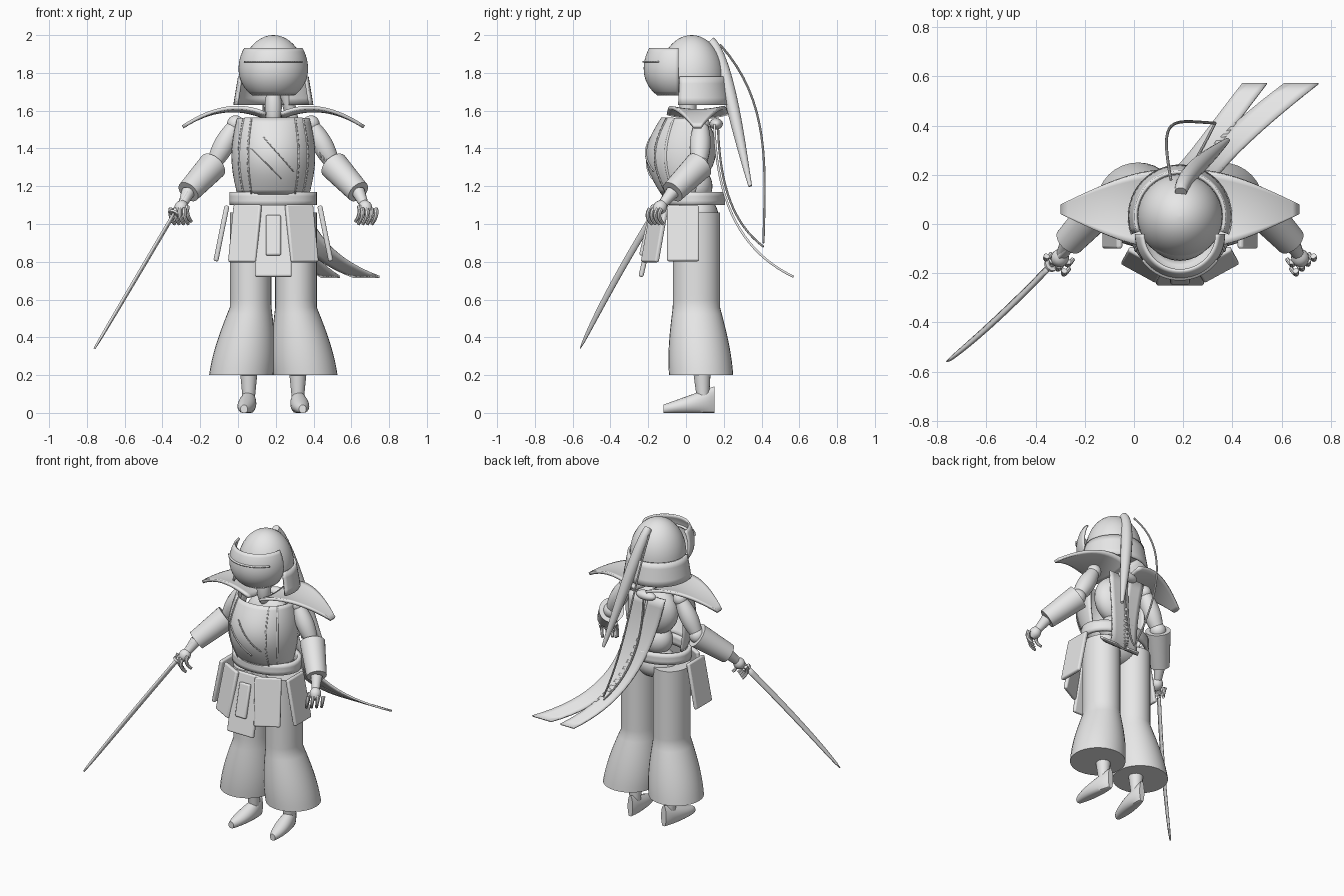
import bpy, bmesh
from math import sin, cos, pi, radians, sqrt
from mathutils import Vector, Matrix

cube = bpy.data.objects.get("Cube")
if cube:
    bpy.data.objects.remove(cube, do_unlink=True)

GREY = (0.8, 0.8, 0.8, 1)
grey = bpy.data.materials.new("plain_grey")
grey.use_nodes = True
grey.diffuse_color = GREY
grey.node_tree.nodes["Principled BSDF"].inputs["Base Color"].default_value = GREY
MIDDLE = 0.187  # body centre line


def finish(name, bm, thickness=0, rounding=0):
    bmesh.ops.recalc_face_normals(bm, faces=bm.faces)
    mesh = bpy.data.meshes.new(name)
    bm.to_mesh(mesh)
    bm.free()
    mesh.materials.append(grey)
    part = bpy.data.objects.new(name, mesh)
    bpy.context.collection.objects.link(part)
    if thickness:
        solid = part.modifiers.new("thickness", 'SOLIDIFY')
        solid.thickness, solid.offset = thickness, 0
    if rounding:
        bevel = part.modifiers.new("rounding", 'BEVEL')
        bevel.width, bevel.segments = rounding, 3
    bpy.ops.object.select_all(action='DESELECT')
    part.select_set(True)
    bpy.context.view_layer.objects.active = part
    bpy.ops.object.shade_smooth_by_angle(angle=radians(40))
    return part


def surface(name, rows, closed=False, thickness=0):
    """Skin over rows of points; closed rows become a capped solid unless given a thickness."""
    bm = bmesh.new()
    grid = [[bm.verts.new(point) for point in row] for row in rows]
    count = len(rows[0])
    for lower, upper in zip(grid, grid[1:]):
        for i in range(count if closed else count - 1):
            j = (i + 1) % count
            bm.faces.new((lower[i], lower[j], upper[j], upper[i]))
    if closed and not thickness:
        bm.faces.new(grid[0])
        bm.faces.new(grid[-1])
    return finish(name, bm, thickness)


def steps(count):
    return [i / count for i in range(count + 1)]


def curve(controls, t):
    """Point on a Bezier curve with any number of controls."""
    points = [Vector(c) for c in controls]
    while len(points) > 1:
        points = [a.lerp(b, t) for a, b in zip(points, points[1:])]
    return points[0]


def arc(x, y, z, rx, ry, start, end):
    angles = [radians(start + (end - start) * t) for t in steps(32)]
    return [(x + rx * cos(a), y + ry * sin(a), z) for a in angles]


def ring(x, y, z, rx, ry):
    return arc(x, y, z, rx, ry, 0, 360)[:-1]


def tube(name, controls, radius, sides=16, count=16):
    """Round sweep along a curve; radius is a function of the way along."""
    rows = []
    for t in steps(count):
        ahead = curve(controls, t + 0.01) - curve(controls, t - 0.01)
        u = ahead.cross((0.6, 0.8, 0)).normalized()
        v = ahead.cross(u).normalized()
        turns = [2 * pi * i / sides for i in range(sides)]
        rows.append([curve(controls, t) + radius(t) * (u * cos(a) + v * sin(a)) for a in turns])
    return surface(name, rows, closed=True)


def ball(name, centre, size):
    bm = bmesh.new()
    place = Matrix.Translation(centre) @ Matrix.Diagonal((*size, 1))
    bmesh.ops.create_uvsphere(bm, u_segments=28, v_segments=16, radius=1, matrix=place)
    return finish(name, bm)


def panel(name, centre, size, rotation):
    bm = bmesh.new()
    bmesh.ops.create_cube(bm, size=1, matrix=Matrix.Diagonal((*size, 1)))
    part = finish(name, bm, rounding=0.01)
    part.location, part.rotation_euler = centre, rotation


# Head and helmet
ball("head", (MIDDLE, 0, 1.8), (0.15, 0.15, 0.12))
ball("neck", (MIDDLE, 0.01, 1.62), (0.045, 0.045, 0.12))
dome_rows = []
for t in steps(12):
    swing = t * radians(89)
    radius = 0.173 * cos(swing)
    dome_rows.append(ring(MIDDLE, 0.03, 1.77 + 0.23 * sin(swing), radius, radius))
surface("helmet_dome", dome_rows, closed=True)
guard_rows = []
for t in steps(4):
    radius = 0.18 + 0.025 * t
    guard_rows.append(arc(MIDDLE, 0.03, 1.78 - 0.15 * t, radius, radius, -20, 200))
surface("neck_guard", guard_rows, thickness=0.014)
visor_rows = []
for t in steps(12):
    height = 0.245 * t - 0.135
    radius = 0.178 * sqrt(1 - (height / (0.17 if height < 0 else 0.2)) ** 2)
    visor_rows.append(arc(MIDDLE, -0.04, 1.82 + height, radius, radius, 180, 360))
surface("face_visor", visor_rows, thickness=0.012)
brow_rows = [arc(MIDDLE, -0.04, 1.86, r, r, 215, 325) for r in (0.15, 0.19)]
surface("brow_plate", brow_rows, thickness=0.008)

# Plume and cords behind the helmet
tube("plume", [(0.19, 0.13, 1.97), (0.2, 0.2, 1.9), (0.3, 0.27, 1.5), (0.38, 0.34, 1.2)],
     lambda t: 0.024 - 0.014 * t + 0.018 * sin(pi * t))


def cord_radius(t):
    return 0.006


tube("long_cord", [(0.15, 0.18, 1.95), (0.1, 0.45, 1.65), (0.15, 0.42, 1.3), (0.33, 0.41, 0.9)], cord_radius, 8)
tube("short_cord", [(0.2, 0.17, 1.5), (0.2, 0.18, 1.2), (0.25, 0.25, 1), (0.33, 0.41, 0.88)], cord_radius, 8)


def scarf_tail(name, left, right):
    """Both edges follow one side profile."""
    profile = [(0.15, 1.53), (0.16, 1.1), (0.3, 0.85), (0.57, 0.72)]
    edges = [[(x, *p) for x, p in zip(edge, profile)] for edge in (left, right)]
    rows = [[curve(edges[0], t).lerp(curve(edges[1], t), s) for s in steps(4)] for t in steps(20)]
    surface(name, rows, thickness=0.012)


scarf_tail("outer_scarf_tail", (0.2, 0.2, 0.25, 0.61), (0.32, 0.3, 0.4, 0.75))
scarf_tail("inner_scarf_tail", (0.05, 0.15, 0.23, 0.44), (0.17, 0.25, 0.33, 0.54))
ball("scarf_knot", (MIDDLE, 0.16, 1.53), (0.07, 0.035, 0.03))

# Inner body
ball("inner_chest", (MIDDLE, 0.06, 1.4), (0.16, 0.1, 0.16))
ball("inner_waist", (MIDDLE, 0.05, 1.2), (0.11, 0.09, 0.1))
ball("inner_pelvis", (MIDDLE, 0.06, 1.05), (0.15, 0.11, 0.1))


# Chest plate, swelling towards its middle height
def chest_size(t):
    return 0.185 + 0.03 * sin(pi * t), 0.155 + 0.08 * sin(pi * t)


def on_chest(side, t):
    """Point on the plate; side runs from -1 to 1 across, t runs up."""
    width, depth = chest_size(t)
    return (MIDDLE + side * width, 0.02 - depth * sqrt(1 - side * side), 1.16 + 0.4 * t)


surface("chest_plate", [arc(MIDDLE, 0.03, 1.16 + 0.4 * t, *chest_size(t), 172, 368) for t in steps(16)],
        thickness=0.014)


def trim(name, side_start, side_end, low, high):
    rows = []
    for t in steps(16):
        side = side_start + (side_end - side_start) * t
        up = low + (high - low) * t
        rows.append([on_chest(side + offset, up) for offset in (-0.015, 0.015)])
    surface(name, rows, thickness=0.009)


for side in (-0.84, -0.62, 0.62, 0.84):
    trim(f"chest_seam_{side}", side, side, 0, 1)
for shift in (0, 0.3):
    trim(f"chest_slash_{shift}", 0.2 + shift, shift - 0.55, 0.2 + shift / 3, 0.6 + shift / 2)

# Belt and middle panels
surface("belt", [ring(MIDDLE, 0.04, 1.1 + 0.07 * t, 0.22, 0.155) for t in steps(3)], closed=True, thickness=0.025)
panel("front_panel", (MIDDLE, -0.195, 0.91), (0.195, 0.026, 0.39), (-0.23, 0, 0))
panel("front_tablet", (MIDDLE, -0.212, 0.94), (0.08, 0.024, 0.22), (-0.23, 0, 0))

# Everything that comes in pairs
for tag, sign in (("left", 1), ("right", -1)):

    def out(distance, y, z):
        return Vector((MIDDLE + sign * distance, y, z))

    panel(tag + "_flank_panel", out(0.15, -0.165, 0.95), (0.165, 0.026, 0.31), (-0.2, 0, sign * 0.5))
    panel(tag + "_side_panel", out(0.275, -0.015, 0.95), (0.026, 0.17, 0.3), (0, -sign * 0.2, 0))

    # Drooping shoulder wing
    wing_rows = []
    for t in steps(16):
        half = 0.02 + 0.14 * cos(t * pi / 2)
        height = 1.6 - 0.24 * (t - 0.4) ** 2
        across = [half * (2 * s - 1) for s in steps(12)]
        wing_rows.append([out(0.04 + 0.44 * t, 0.06 + a, height + 0.9 * a * a) for a in across])
    surface(tag + "_shoulder_wing", wing_rows, thickness=0.018)

    # Trouser leg, straight above the knee and belled below
    leg_rows = []
    for t in steps(24):
        z = 1.06 - 0.86 * t
        below = max(0, (0.56 - z) / 0.36)
        bell = 0.06 * sin(below * pi / 2)
        x, y, z = out(0.12 + 0.05 * below, 0.055 + 0.025 * below, z)
        leg_rows.append(ring(x, y, z, 0.11 + bell, 0.125 + 0.75 * bell))
    surface(tag + "_trouser", leg_rows, closed=True)

    # Ankle and foot
    tube(tag + "_ankle", [out(0.13, 0.085, 0.2), out(0.13, 0.09, 0.08)], lambda t: 0.045 - 0.012 * t)
    foot_rows = []
    for t in steps(14):
        half = 0.048 * sqrt(sin(pi * (0.05 + 0.9 * t)))
        tall = 0.13 - 0.09 * t
        turns = [2 * pi * s for s in steps(20)[:-1]]
        foot_rows.append([out(0.125 + 0.03 * t + half * cos(a), 0.15 - 0.27 * t,
                              tall * max(0, 0.5 + 0.58 * sin(a))) for a in turns])
    surface(tag + "_foot", foot_rows, closed=True)

    # Arm with a flared sleeve
    shoulder, elbow = out(0.2, 0.08, 1.53), out(0.32, 0.07, 1.31)
    wrist, knuckle = out(0.45, -0.07, 1.17), out(0.5, -0.16, 1.06)
    ball(tag + "_shoulder", shoulder, (0.045, 0.045, 0.045))
    tube(tag + "_upper_arm", [shoulder, elbow], lambda t: 0.036 + 0.02 * sin(pi * t))
    ball(tag + "_elbow", elbow, (0.05, 0.05, 0.05))
    tube(tag + "_sleeve", [elbow, wrist], lambda t: 0.078 - 0.016 * t, 28)
    tube(tag + "_wrist", [wrist, knuckle], lambda t: 0.036 - 0.02 * t)
    tube(tag + "_palm", [wrist.lerp(knuckle, 0.5), knuckle], lambda t: 0.02 + 0.016 * sin(pi * t))

    # Curled fingers and thumb
    def finger(name, root):
        bend = root + Vector((sign * 0.01, -0.03, -0.04))
        tip = root + Vector((-sign * 0.02, 0.01, -0.08))
        tube(name, [root, bend, tip], lambda t: 0.013 - 0.004 * t, 8, 8)

    for i in range(4):
        finger(f"{tag}_finger_{i}", knuckle + Vector((sign * (0.024 * i - 0.03), 0.02 * i - 0.03, 0.02)))
    finger(tag + "_thumb", wrist.lerp(knuckle, 0.7) + Vector((-sign * 0.03, -0.02, 0)))

# Lacing on the left upper arm
for t in steps(5):
    knot = Vector((0.42 + 0.08 * t, 0.04, 1.42 - 0.07 * t))
    tube(f"arm_lace_{t}", [knot, knot + Vector((0.02, -0.01, -0.07))], lambda s: 0.008 - 0.005 * s, 6, 4)

# Curved sword in the right hand
hilt, pommel = Vector((-0.34, -0.17, 1.05)), Vector((-0.27, -0.1, 1.17))
edge = Vector((-0.12, -0.86, 0.5)).normalized()
spine = [hilt, (-0.57, -0.41, 0.66), (-0.76, -0.56, 0.34)]
blade_rows = [[curve(spine, t) + edge * s * 0.017 * sqrt(1.001 - t ** 3) for s in (-1, 0, 1)] for t in steps(20)]
surface("sword_blade", blade_rows, thickness=0.01)
tube("sword_grip", [pommel, hilt], lambda t: 0.012, 10)
tube("sword_guard", [hilt.lerp(pommel, 0.08), hilt], lambda t: 0.028, 16, 1)
